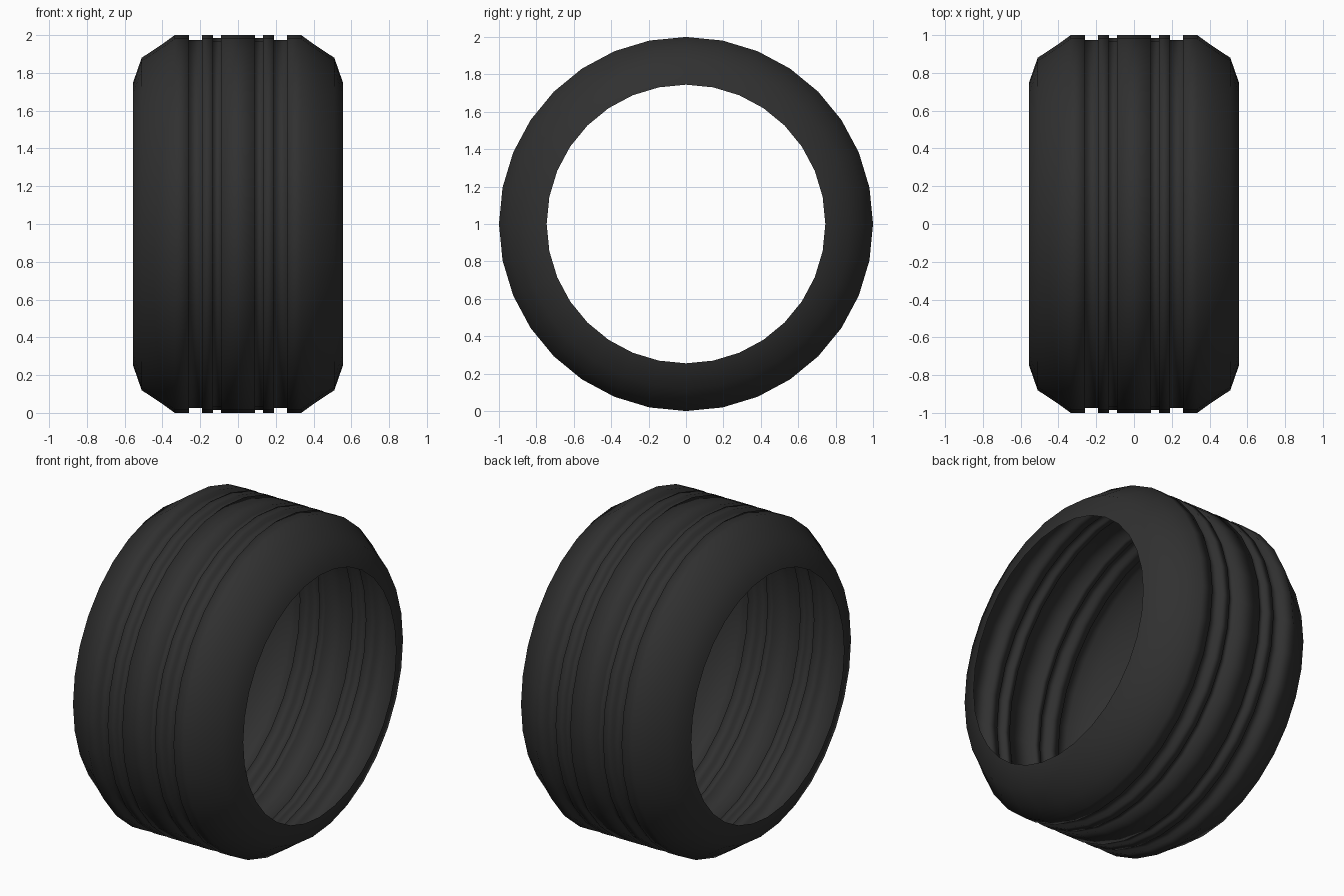
import bpy, bmesh, math

if "Cube" in bpy.data.objects:
    bpy.data.objects.remove(bpy.data.objects["Cube"])

SEGMENTS = 32

# Half cross-section as (x, radius), from tread centre out to the bead
half = [(0.09, 1.0), (0.09, 0.985), (0.133, 0.985), (0.133, 1.0),
        (0.19, 1.0), (0.19, 0.975), (0.26, 0.975), (0.26, 1.0),
        (0.335, 1.0), (0.404, 0.95), (0.51, 0.88), (0.557, 0.745)]
profile = [(-x, r) for x, r in reversed(half)] + half

# Revolve the open profile around the x axis
bm = bmesh.new()
rings = []
for x, r in profile:
    ring = []
    for i in range(SEGMENTS):
        a = 2 * math.pi * i / SEGMENTS
        ring.append(bm.verts.new((x, r * math.sin(a), 1 + r * math.cos(a))))
    rings.append(ring)
for a, b in zip(rings, rings[1:]):
    for i in range(SEGMENTS):
        j = (i + 1) % SEGMENTS
        face = bm.faces.new((a[i], b[i], b[j], a[j]))
        face.smooth = True

# Make the tread face outward
bm.normal_update()
for f in list(bm.faces):
    c = f.calc_center_median()
    if abs(f.normal.x) < 0.1:
        if f.normal.y * c.y + f.normal.z * (c.z - 1) < 0:
            bmesh.ops.reverse_faces(bm, faces=bm.faces[:])
        break

mesh = bpy.data.meshes.new("tire")
bm.to_mesh(mesh)
bm.free()
tire = bpy.data.objects.new("tire", mesh)
bpy.context.collection.objects.link(tire)

# Rubber colour
rubber = bpy.data.materials.new("black rubber")
rubber.diffuse_color = (0.03, 0.03, 0.03, 1)
rubber.use_nodes = True
rubber.node_tree.nodes["Principled BSDF"].inputs["Base Color"].default_value = rubber.diffuse_color
mesh.materials.append(rubber)
